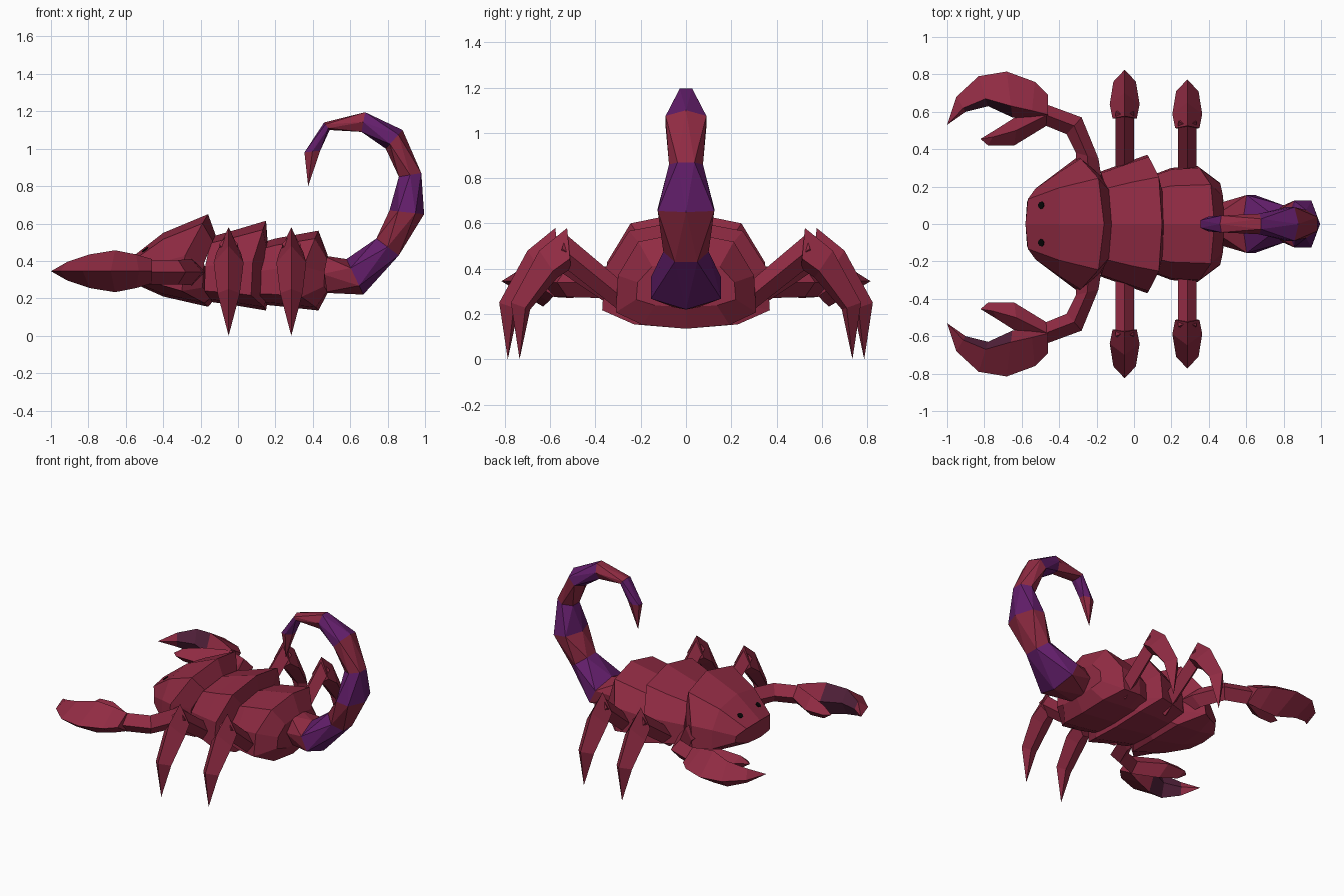
import bpy, bmesh, math
from mathutils import Vector
from mathutils.bvhtree import BVHTree

if "Cube" in bpy.data.objects:
    bpy.data.objects.remove(bpy.data.objects["Cube"])


def material(name, rgb):
    m = bpy.data.materials.new(name)
    m.diffuse_color = (*rgb, 1)
    m.use_nodes = True
    m.node_tree.nodes["Principled BSDF"].inputs["Base Color"].default_value = m.diffuse_color
    return m


MAROON = material("maroon shell", (0.28, 0.024, 0.056))
PURPLE = material("purple band", (0.125, 0.013, 0.147))
PLUM = material("dark plum inner claw", (0.09, 0.016, 0.045))
BLACK = material("black eye", (0.002, 0.002, 0.002))


def loft(name, rings, mats=(MAROON,), tri=False, rule=lambda band, side: 0):
    """Skin a list of rings; a one-point ring is a tip. The rule picks each face's material."""
    bm = bmesh.new()
    vs = [[bm.verts.new(p) for p in r] for r in rings]
    n = len(vs[0])
    for k, (a, b) in enumerate(zip(vs, vs[1:])):
        for i in range(n):
            j = (i + 1) % n
            if len(b) == 1:
                polys = [(a[i], a[j], b[0])]
            elif tri:
                polys = [(a[i], a[j], b[i]), (b[i], a[j], b[j])]
            else:
                polys = [(a[i], a[j], b[j], b[i])]
            for p in polys:
                bm.faces.new(p).material_index = rule(k, i)
    for r in (vs[0], vs[-1]):
        if len(r) > 2:
            bm.faces.new(r)
    bmesh.ops.recalc_face_normals(bm, faces=bm.faces)
    me = bpy.data.meshes.new(name)
    bm.to_mesh(me)
    for m in mats:
        me.materials.append(m)
    bpy.context.collection.objects.link(bpy.data.objects.new(name, me))
    tree = BVHTree.FromBMesh(bm)
    bm.free()
    return tree


# Body plates: normalised half section, bowed in x towards the sides
HALF = [(0, 0), (0.62, 0.04), (1, 0.17), (0.97, 0.55), (0.68, 0.9), (0, 1)]
SECTION = HALF + [(-y, z) for y, z in HALF[-2:0:-1]]


def plate(name, stations):
    return loft(name, [[(x + bow * y ** 4, y * w, z0 + z * (z1 - z0)) for y, z in SECTION]
                       for x, bow, w, z0, z1 in stations])


# x centre, side bow, half width, bottom, top
head = plate("head", [(-0.58, 0.06, 0.195, 0.29, 0.41), (-0.40, 0, 0.285, 0.21, 0.55),
                      (-0.16, -0.14, 0.36, 0.155, 0.65), (-0.12, -0.07, 0.27, 0.20, 0.54)])
plate("middle_body", [(-0.14, -0.04, 0.28, 0.18, 0.53), (0.0, -0.04, 0.33, 0.16, 0.57),
                      (0.15, -0.08, 0.37, 0.135, 0.615), (0.16, -0.02, 0.23, 0.20, 0.48)])
plate("rear_body", [(0.10, 0.02, 0.27, 0.17, 0.49), (0.20, 0, 0.30, 0.16, 0.52),
                    (0.43, -0.09, 0.31, 0.135, 0.562), (0.48, -0.02, 0.22, 0.23, 0.43)])

# Tail: twisted six-sided rings with alternating colour bands
TAIL = [((0.45, 0.23), (0.45, 0.43), 0.11), ((0.67, 0.22), (0.58, 0.41), 0.155),
        ((0.86, 0.43), (0.74, 0.52), 0.10), ((0.995, 0.65), (0.81, 0.67), 0.125),
        ((0.98, 0.87), (0.86, 0.85), 0.075), ((0.88, 1.10), (0.79, 1.00), 0.09),
        ((0.68, 1.195), (0.66, 1.09), 0.055), ((0.46, 1.14), (0.49, 1.10), 0.045),
        ((0.355, 0.98), (0.44, 0.99), 0.04)]
rings = []
for k, (o, i, w) in enumerate(TAIL):
    o, i = Vector(o), Vector(i)
    fx, fy = (1, 0.866) if k % 2 else (0.866, 1)
    ring = []
    for s in range(6):
        a = (s + (k + 1) / 2) * math.pi / 3
        p = (o + i) / 2 + (o - i) / 2 * math.cos(a) / fx
        ring.append((p.x, w * math.sin(a) / fy, p.y))
    rings.append(ring)
rings.append([(0.375, 0, 0.80)])
loft("tail", rings, (MAROON, PURPLE), tri=True, rule=lambda band, side: band % 2)


def limb(name, axis, const, side, stations, tip=None, bias=0.5, **kw):
    """Diamond-section limb from (outer, inner, half thickness) points in a plane."""
    def place(p, t):
        return (const + t, p[0] * side, p[1]) if axis == "x" else (p[0], p[1] * side, const + t)
    out = []
    for o, i, h in stations:
        m = Vector(o).lerp(Vector(i), bias)
        out.append([place(o, 0), place(m, h), place(i, 0), place(m, -h)])
    if tip:
        out.append([place(tip, 0)])
    loft(name, out, **kw)


def inner_claw(band, side):
    return 1 if band in (2, 3) and side in (1, 2) else 0


for side, label in ((1, "left"), (-1, "right")):
    # Walking legs
    for x, d, pos in ((-0.05, 0, "front"), (0.285, -0.052, "rear")):
        limb(f"{pos}_{label}_upper_leg", "x", x, side,
             [((0.22, 0.29), (0.25, 0.18), 0.05), ((0.58 + d, 0.55), (0.62 + d, 0.43), 0.05)])
        limb(f"{pos}_{label}_lower_leg", "x", x, side,
             [((0.577 + d, 0.58), (0.56 + d, 0.40), 0.065),
              ((0.70 + d, 0.48), (0.62 + d, 0.36), 0.08),
              ((0.825 + d, 0.25), (0.74 + d, 0.22), 0.06)], (0.787 + d, 0.0), bias=0.75)
    # Pincer arm
    limb(f"{label}_arm", "z", 0.34, side,
         [((-0.17, 0.22), (-0.31, 0.24), 0.07), ((-0.19, 0.35), (-0.31, 0.38), 0.07),
          ((-0.28, 0.57), (-0.36, 0.48), 0.065), ((-0.47, 0.64), (-0.47, 0.525), 0.065)])
    # Large and small claw fingers
    limb(f"{label}_claw", "z", 0.345, side,
         [((-0.46, 0.69), (-0.46, 0.55), 0.065), ((-0.53, 0.76), (-0.55, 0.555), 0.09),
          ((-0.68, 0.815), (-0.65, 0.57), 0.112), ((-0.83, 0.79), (-0.78, 0.63), 0.09),
          ((-0.95, 0.68), (-0.90, 0.60), 0.05)], (-1.0, 0.53), bias=0.75,
         mats=(MAROON, PLUM), rule=inner_claw)
    limb(f"{label}_small_claw", "z", 0.34, side,
         [((-0.46, 0.53), (-0.46, 0.64), 0.065), ((-0.64, 0.42), (-0.62, 0.58), 0.07),
          ((-0.78, 0.42), (-0.73, 0.51), 0.045)], (-0.82, 0.455))
    # Eye disc laid on the head surface
    hit, normal, _, _ = head.ray_cast(Vector((-0.495, 0.1 * side, 2)), Vector((0, 0, -1)))
    bpy.ops.mesh.primitive_cylinder_add(vertices=8, radius=0.02, depth=0.009, location=hit,
                                        rotation=normal.to_track_quat("Z", "Y").to_euler())
    eye = bpy.context.object
    eye.name = f"{label}_eye"
    eye.data.materials.append(BLACK)
